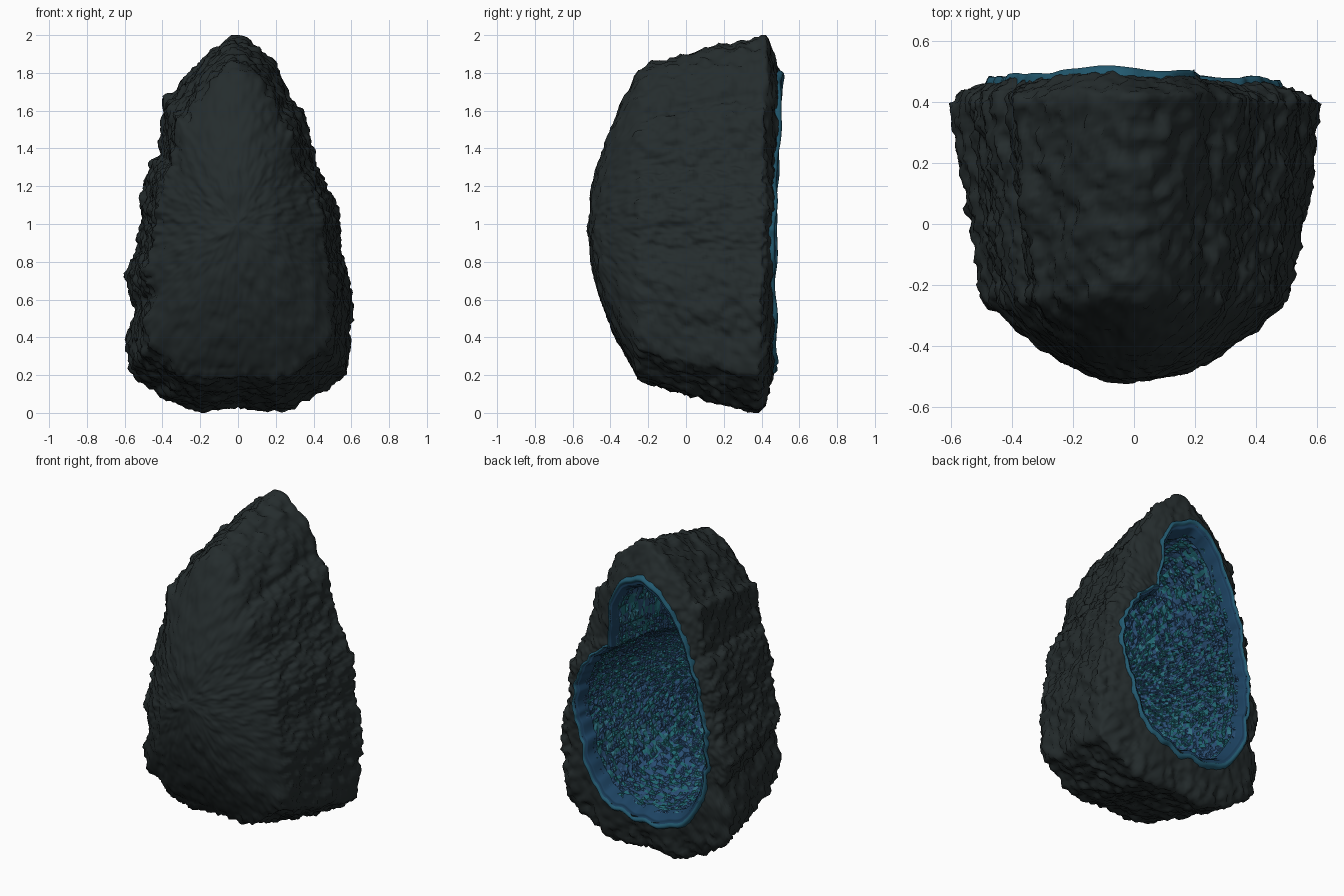
import bpy, bmesh, math, random
from mathutils import Vector, noise

if "Cube" in bpy.data.objects:
    bpy.data.objects.remove(bpy.data.objects["Cube"])

random.seed(4)

# Outlines in the x-z plane, both clockwise from the top
ROCK = [(-.03, 2.0), (.05, 1.98), (.13, 1.92), (.22, 1.8), (.27, 1.68), (.35, 1.6), (.37, 1.48), (.41, 1.33),
        (.48, 1.2), (.54, 1.0), (.55, .85), (.58, .75), (.59, .4), (.58, .2), (.45, .12), (.3, .03),
        (.2, .005), (0, .035), (-.2, .005), (-.37, .06), (-.45, .13), (-.57, .21), (-.59, .4),
        (-.54, .55), (-.6, .72), (-.54, .85), (-.51, 1.0), (-.5, 1.2), (-.47, 1.32), (-.41, 1.37),
        (-.4, 1.5), (-.39, 1.67), (-.33, 1.71), (-.25, 1.81), (-.15, 1.92)]
OPENING = [(0, 1.78), (.12, 1.72), (.19, 1.58), (.19, 1.45), (.21, 1.29), (.31, 1.22), (.4, 1.11),
           (.46, .95), (.46, .8), (.4, .62), (.35, .44), (.25, .31), (.08, .25), (-.13, .24),
           (-.3, .29), (-.42, .44), (-.45, .6), (-.46, .83), (-.42, 1.07), (-.36, 1.33),
           (-.29, 1.52), (-.2, 1.68), (-.12, 1.76)]


def polar(points):
    """Return radius as a function of angle about (0, 1)."""
    pr = sorted((math.atan2(x, z - 1) % math.tau, math.hypot(x, z - 1)) for x, z in points)
    pr = [(pr[-1][0] - math.tau, pr[-1][1])] + pr + [(pr[0][0] + math.tau, pr[0][1])]

    def radius(a):
        for (a0, r0), (a1, r1) in zip(pr, pr[1:]):
            if a0 <= a <= a1:
                return r0 + (r1 - r0) * (a - a0) / (a1 - a0)
    return radius


rock_r, open_r = polar(ROCK), polar(OPENING)


def soft_r(a):
    """Rock radius averaged over nearby angles, for the smooth dome."""
    return sum(rock_r((a + d * .07) % math.tau) for d in range(-4, 5)) / 9


def at(r, a, y):
    return Vector((r * math.sin(a), y, 1 + r * math.cos(a)))


def rim_y(a):
    p = at(open_r(a), a, 0)
    return .468 + .045 * max(0, p.z - 1) + .02 * noise.noise(p * 5)


def material(name, rgb):
    m = bpy.data.materials.new(name)
    m.diffuse_color = (*rgb, 1)
    m.use_nodes = True
    m.node_tree.nodes["Principled BSDF"].inputs["Base Color"].default_value = m.diffuse_color
    return m


def loft(n, rings):
    """Skin rings, each a function from angle to point."""
    bm = bmesh.new()
    angles = [math.tau * j / n for j in range(n)]
    vs = [[bm.verts.new(f(a)) for a in angles] for f in rings]
    for p, q in zip(vs, vs[1:]):
        for j in range(n):
            k = (j + 1) % n
            bm.faces.new((p[j], p[k], q[k], q[j]))
    bmesh.ops.remove_doubles(bm, verts=bm.verts, dist=1e-5)
    bm.normal_update()
    return bm


def finish(bm, name, mats, smooth):
    me = bpy.data.meshes.new(name)
    for f in bm.faces:
        f.smooth = smooth
    bm.to_mesh(me)
    bm.free()
    for m in mats:
        me.materials.append(m)
    ob = bpy.data.objects.new(name, me)
    bpy.context.collection.objects.link(ob)
    return ob


# Rock shell: domed front, flaring sides, back face up to the opening
rings = []
for i in range(31):
    t = i / 30
    rings.append(lambda a, t=t: at((soft_r(a) * (1 - t ** 4) + rock_r(a) * t ** 4) * .82 * t, a,
                                   -.515 + .265 * t * t))
for i in range(1, 37):
    t = i / 36
    rings.append(lambda a, t=t: at(rock_r(a) * (.82 + .18 * t ** .85), a,
                 -.25 + t * (.65 + .02 * rock_r(a) * math.cos(a))))
for i in range(1, 15):
    t = i / 14
    def back(a, t=t):
        y0 = .40 + .02 * rock_r(a) * math.cos(a)
        r = rock_r(a) + (open_r(a) * .99 - rock_r(a)) * t
        return at(r, a, y0 + (rim_y(a) - .004 - y0) * t ** .65)
    rings.append(back)
bm = loft(360, rings)
moves = []
for v in bm.verts:
    p = v.co
    rough = .5 if p.y < -.27 else (1 if p.y < .43 else .55)
    d = .016 * noise.noise(p * 8) + .02 * noise.noise(p * 19) + .016 * noise.noise(p * 40)
    moves.append(v.normal * d * rough)
for v, m in zip(bm.verts, moves):
    v.co += m
    v.co.z = min(2, max(0, v.co.z))
finish(bm, "rock_shell", [material("dark_rock", (.018, .025, .026))], True)


# Banded mineral rim round the opening
def rim(name, profile, mat):
    def ring(k, dy):
        return lambda a: at(open_r(a) * (k + .03 * noise.noise(at(1, a, 0) * 9)), a, rim_y(a) + dy)
    finish(loft(360, [ring(k, dy) for k, dy in profile]), name, [mat], True)


rim("rim_lip", [(1.04, -.03), (1.03, -.002), (1.015, .01), (1.0, .008), (.99, 0)],
    material("light_blue", (.016, .10, .16)))
rim("rim_band", [(.99, 0), (.975, -.008), (.965, -.004), (.955, -.015), (.935, -.045), (.915, -.08)],
    material("deep_blue", (.012, .055, .12)))

# Crystal-lined cavity: a deep bowl whose cells become small random points
rings = []
for i in range(45):
    b = math.pi / 2 * i / 44
    rings.append(lambda a, b=b: at(open_r(a) * .935 * math.cos(b) ** .6 if b < 1.57 else 0, a,
                 rim_y(a) * math.cos(b) + .42 * (1 - math.cos(b)) - .05 - .65 * math.sin(b)))
bm = loft(170, rings)
for f in bm.faces:
    c = f.calc_center_median()
    tone = noise.noise(c * 3) * .5 + random.random() - .1
    f.material_index = 0 if tone < .5 else (1 if tone < .85 else 2)
for v in bm.verts:
    fade = min(1, 2 * math.hypot(v.co.x, v.co.z - 1))
    v.co += Vector([random.uniform(-.006, .006) * fade for _ in range(3)])
old = set(bm.verts)
bmesh.ops.poke(bm, faces=bm.faces[:])
bm.normal_update()
for v in bm.verts:
    if v not in old:
        fade = min(1, 3 * math.hypot(v.co.x, v.co.z - 1))
        v.co += v.normal * random.uniform(-.004, .014) * fade
finish(bm, "crystal_lining", [material("crystal_blue", (.022, .075, .17)),
                              material("crystal_teal", (.014, .13, .16)),
                              material("crystal_pale", (.03, .16, .22))], False)
